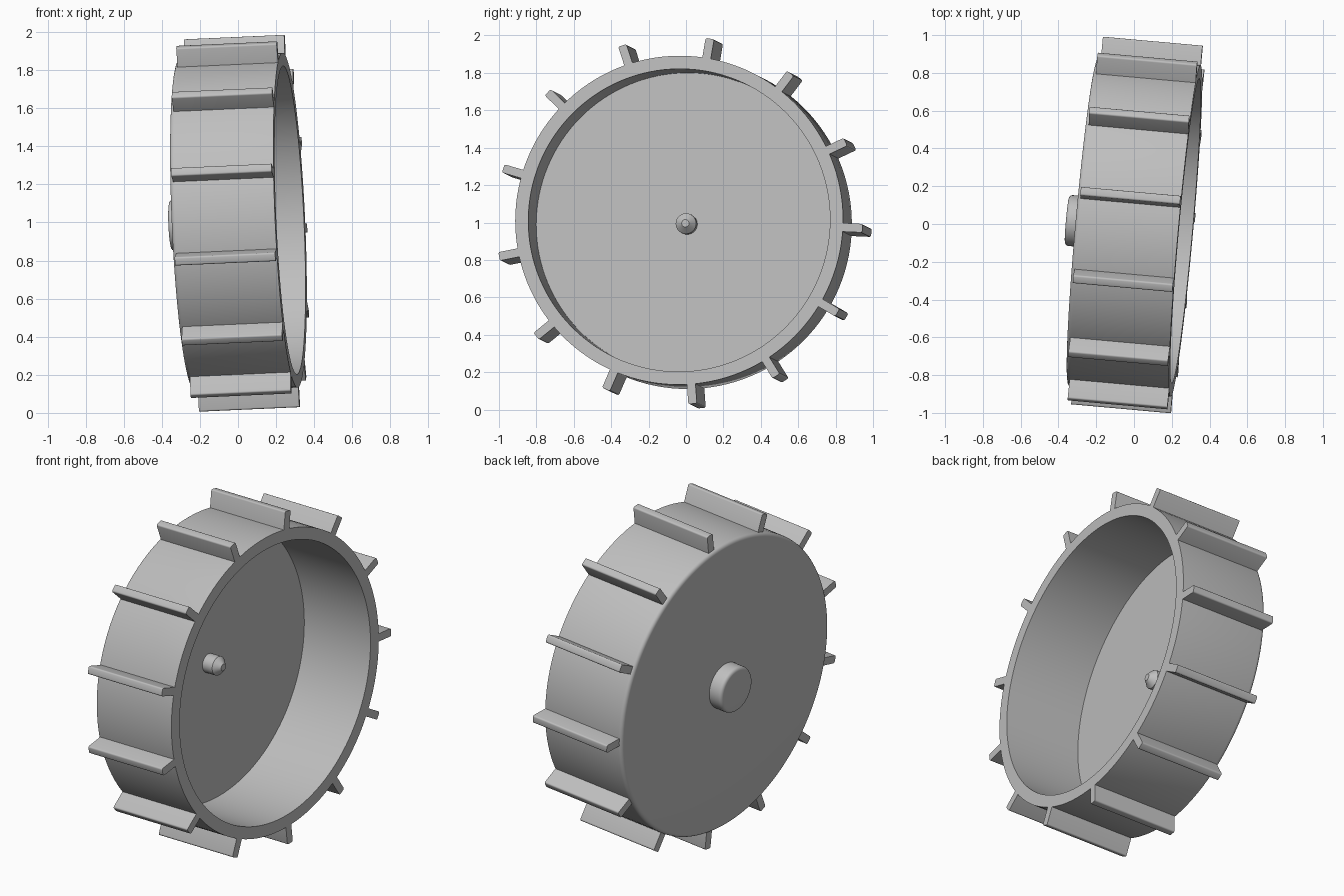
import bpy, bmesh, math
from mathutils import Vector, Matrix

cube = bpy.data.objects.get("Cube")
if cube:
    bpy.data.objects.remove(cube, do_unlink=True)

grey = bpy.data.materials.new("plain grey")
grey.use_nodes = True
COLOUR = (0.52, 0.52, 0.52, 1)
grey.diffuse_color = COLOUR
grey.node_tree.nodes["Principled BSDF"].inputs["Base Color"].default_value = COLOUR

# The wheel axle runs along local X, then the whole wheel is slightly tilted
axle = Vector((1, -0.09, 0.045))
TILT = Matrix.Translation((0, -0.012, 1)) @ Vector((1, 0, 0)).rotation_difference(axle).to_matrix().to_4x4()

BACK, FLOOR, OPEN = -0.272, -0.20, 0.275
OUTER, INNER, TIP = 0.88, 0.81, 0.985
BLADES = 13


def finish(name, bm, smooth=True):
    bmesh.ops.recalc_face_normals(bm, faces=bm.faces)
    mesh = bpy.data.meshes.new(name)
    bm.to_mesh(mesh)
    bm.free()
    mesh.materials.append(grey)
    obj = bpy.data.objects.new(name, mesh)
    bpy.context.collection.objects.link(obj)
    obj.matrix_world = TILT
    if smooth:
        bpy.ops.object.select_all(action='DESELECT')
        obj.select_set(True)
        bpy.context.view_layer.objects.active = obj
        bpy.ops.object.shade_smooth_by_angle(angle=math.radians(32))
    return obj


def lathe(name, profile, steps):
    """Revolve (axial, radius) points about the axle."""
    bm = bmesh.new()
    verts = [bm.verts.new((x, 0, r)) for x, r in profile]
    edges = [bm.edges.new(pair) for pair in zip(verts, verts[1:])]
    bmesh.ops.spin(bm, geom=verts + edges, cent=(0, 0, 0), axis=(1, 0, 0),
                   angle=math.tau, steps=steps, use_duplicate=False)
    bmesh.ops.remove_doubles(bm, verts=bm.verts, dist=1e-5)
    return finish(name, bm)


def fillet(x, r, size, n=4):
    """Rounded outer corner on the back side, from the face to the wall."""
    turns = [math.pi / 2 * i / n for i in range(n + 1)]
    return [(x + size * (1 - math.sin(t)), r - size * (1 - math.cos(t))) for t in reversed(turns)]


# Open drum with a rounded back edge
lathe("drum", [(BACK, 0)] + fillet(BACK, OUTER, 0.022) +
      [(OPEN, OUTER), (OPEN, INNER), (FLOOR, INNER), (FLOOR, 0)], 128)

# Hub boss on the back
lathe("hub_boss", [(BACK - 0.085, 0)] + fillet(BACK - 0.085, 0.135, 0.02) +
      [(BACK + 0.01, 0.135)], 64)

# Axle pin with a tapered tip on the inner floor
lathe("axle_pin", [(FLOOR - 0.01, 0.055), (FLOOR + 0.07, 0.055),
                   (FLOOR + 0.105, 0.02), (FLOOR + 0.105, 0)], 40)

# Radial paddles around the drum
START, ROOT, THICK = BACK + 0.017, OUTER - 0.02, 0.046
for i in range(BLADES):
    bm = bmesh.new()
    bmesh.ops.create_cube(bm, size=1)
    bmesh.ops.scale(bm, vec=(OPEN - START, TIP - ROOT, THICK), verts=bm.verts)
    bmesh.ops.translate(bm, vec=((OPEN + START) / 2, (TIP + ROOT) / 2, 0), verts=bm.verts)
    # Soften the long outer edges
    outer = [e for e in bm.edges if all(v.co.y > TIP - 0.01 for v in e.verts)
             and abs(e.verts[0].co.x - e.verts[1].co.x) > 0.1]
    bmesh.ops.bevel(bm, geom=outer, offset=0.009, segments=3, profile=0.5, affect='EDGES')
    angle = math.radians(-2.6) + math.tau * i / BLADES
    bmesh.ops.rotate(bm, cent=(0, 0, 0), matrix=Matrix.Rotation(angle, 3, 'X'), verts=bm.verts)
    finish(f"paddle_{i + 1}", bm)
